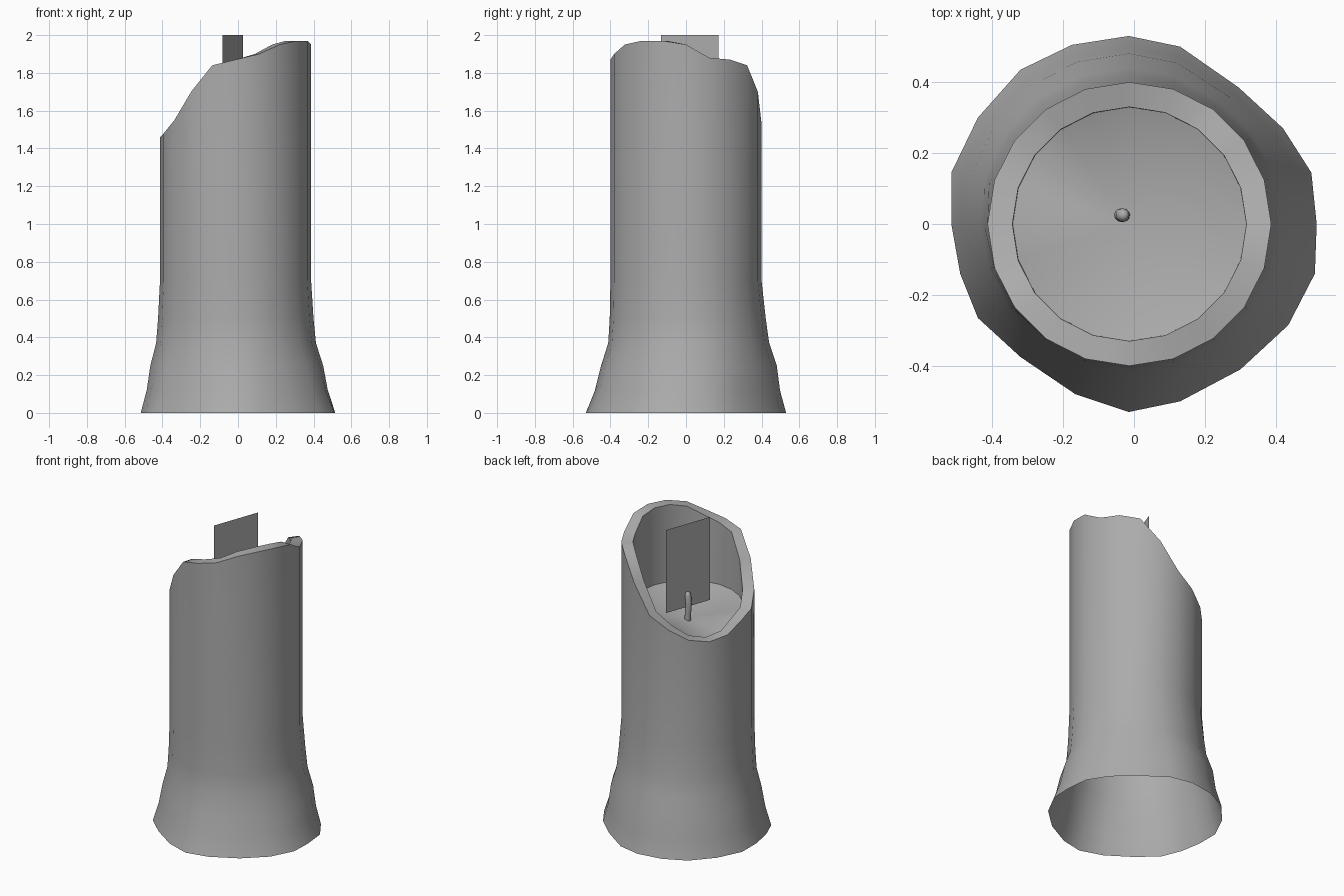
import bpy, bmesh, math
from mathutils import Vector

if "Cube" in bpy.data.objects:
    bpy.data.objects.remove(bpy.data.objects["Cube"])

N, CX = 20, -0.013
# melted rim heights and flared foot outline, counter-clockwise from +x
RIM = [1.95, 1.88, 1.87, 1.84, 1.70, 1.53, 1.46, 1.40, 1.38, 1.40,
       1.46, 1.48, 1.55, 1.70, 1.84, 1.87, 1.90, 1.95, 1.97, 1.97]
FOOT = [(.515, 0), (.5, .145), (.42, .27), (.295, .385), (.13, .5),
        (-.015, .53), (-.175, .505), (-.32, .435), (-.44, .3), (-.515, .145),
        (-.515, 0), (-.49, -.14), (-.44, -.265), (-.32, -.375), (-.165, -.48),
        (-.015, -.53), (.13, -.5), (.3, -.41), (.435, -.285), (.51, -.14)]

wax = bpy.data.materials.new("grey")
wax.diffuse_color = (.41, .41, .41, 1)
wax.use_nodes = True
wax.node_tree.nodes["Principled BSDF"].inputs["Base Color"].default_value = wax.diffuse_color


def finish(bm, name, angle=45):
    me = bpy.data.meshes.new(name)
    bm.to_mesh(me)
    bm.free()
    me.materials.append(wax)
    ob = bpy.data.objects.new(name, me)
    bpy.context.collection.objects.link(ob)
    bpy.ops.object.select_all(action='DESELECT')
    ob.select_set(True)
    bpy.context.view_layer.objects.active = ob
    bpy.ops.object.shade_smooth_by_angle(angle=math.radians(angle))
    return ob


def circle(k, r):
    a = k * math.tau / N
    return Vector((CX + r * math.cos(a), r * math.sin(a), 0))


def bridge(bm, a, b):
    n = len(a)
    for k in range(n):
        j = (k + 1) % n
        bm.faces.new((a[k], a[j], b[j], b[k]))


# candle body: flared foot, straight wall, melted rim, inner wall, dished wax pool
bm = bmesh.new()
rings = []
for z, base, swing in ((0, 1, 0), (.12, .69, .06), (.25, .5, .12),
                       (.37, .2, .11), (.5, .1, .07), (.7, 0, 0)):
    row = []
    for k in range(N):
        f = base + swing * math.sin(k * math.tau / N)
        p = circle(k, .4).lerp(Vector((*FOOT[k], 0)), f)
        row.append(bm.verts.new((p.x, p.y, z)))
    rings.append(row)
for r, top, drop in ((.4, 9, 0), (.33, 9, 0), (.329, 1.46, .01)):
    rings.append([bm.verts.new(circle(k, r) + Vector((0, 0, min(top, RIM[k] - drop))))
                  for k in range(N)])
for a, b in zip(rings, rings[1:]):
    bridge(bm, a, b)
mid = bm.verts.new((CX, 0, 1.36))
for k in range(N):
    bm.faces.new((rings[-1][k], rings[-1][(k + 1) % N], mid))
finish(bm, "candle_body")

# wick: thin bent tube
bm = bmesh.new()
loops = []
S = 12
for x, z, r in ((-.029, 1.34, .019), (-.032, 1.41, .019), (-.037, 1.47, .019),
                (-.032, 1.53, .019), (-.03, 1.545, .014), (-.03, 1.55, .006)):
    loops.append([bm.verts.new((x + r * math.cos(i * math.tau / S),
                                .025 + r * math.sin(i * math.tau / S), z)) for i in range(S)])
for a, b in zip(loops, loops[1:]):
    bridge(bm, a, b)
bm.faces.new(loops[-1])
finish(bm, "wick", 80)

# flame: single upright card
bm = bmesh.new()
a, b = Vector((-.083, -.133, 0)), Vector((.026, .172, 0))
up = Vector((0, 0, 1))
bm.faces.new([bm.verts.new(p) for p in (a + up * 1.45, b + up * 1.45, b + up * 2, a + up * 2)])
finish(bm, "flame_card")
